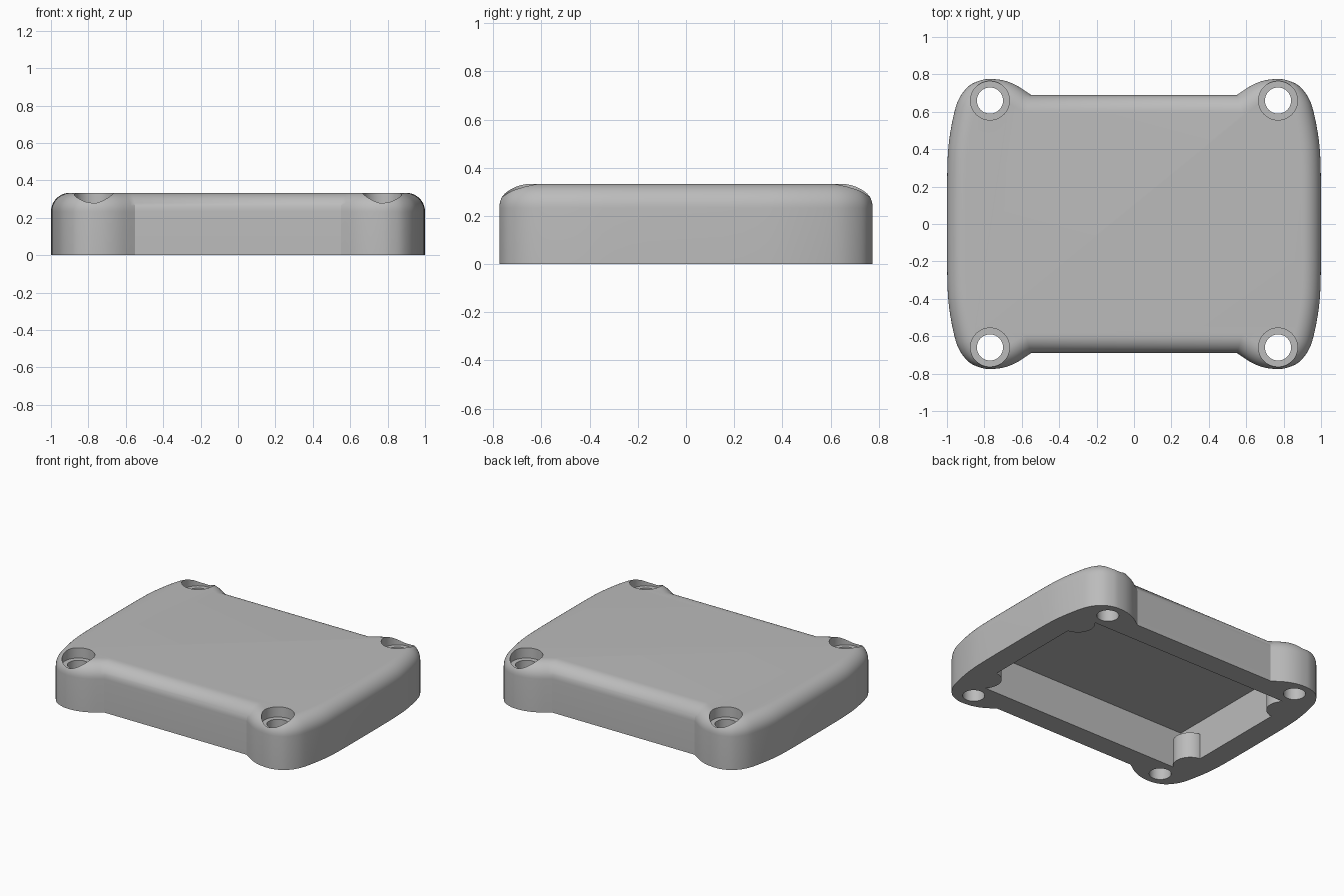
import bpy, bmesh, math
from mathutils import Vector

if "Cube" in bpy.data.objects:
    bpy.data.objects.remove(bpy.data.objects["Cube"])

HEIGHT, FILLET = 0.333, 0.1
QUADRANTS = [(sx, sy) for sx in (1, -1) for sy in (1, -1)]

grey = bpy.data.materials.new("plain grey")
grey.use_nodes = True
grey.diffuse_color = (0.5, 0.5, 0.5, 1)
grey.node_tree.nodes["Principled BSDF"].inputs["Base Color"].default_value = (0.5, 0.5, 0.5, 1)


def smooth_path(pts, steps=4):
    """Catmull-Rom curve through the points."""
    pts = [Vector(p) for p in pts]
    ext = [Vector((pts[0].x, -pts[1].y))] + pts + [2 * pts[-1] - pts[-2]]
    out = []
    for a, b, c, d in zip(ext, ext[1:], ext[2:], ext[3:]):
        for i in range(steps):
            t = i / steps
            out.append(0.5 * (2 * b + (c - a) * t + (2 * a - 5 * b + 4 * c - d) * t ** 2
                              + (3 * b - a - 3 * c + d) * t ** 3))
    return out + [pts[-1]]


def inset(loop, dist):
    """Inward mitred offset of a counter-clockwise loop."""
    out = []
    for i, p in enumerate(loop):
        e1 = (p - loop[i - 1]).normalized()
        e2 = (loop[(i + 1) % len(loop)] - p).normalized()
        n1, n2 = Vector((-e1.y, e1.x)), Vector((-e2.y, e2.x))
        out.append(p + (n1 + n2) * dist / (1 + n1.dot(n2)))
    return out


def loft(name, layers):
    """Closed solid through (loop, z) layers."""
    bm = bmesh.new()
    rings = [[bm.verts.new((p.x, p.y, z)) for p in loop] for loop, z in layers]
    for low, high in zip(rings, rings[1:]):
        for i in range(len(low)):
            j = (i + 1) % len(low)
            bm.faces.new((low[i], low[j], high[j], high[i]))
    bm.faces.new(rings[0][::-1])
    bm.faces.new(rings[-1])
    mesh = bpy.data.meshes.new(name)
    bm.to_mesh(mesh)
    bm.free()
    mesh.materials.append(grey)
    obj = bpy.data.objects.new(name, mesh)
    bpy.context.collection.objects.link(obj)
    return obj


def cylinder(name, x, y, r, z0, z1, sides=48):
    ring = [Vector((x + r * math.cos(k * math.tau / sides),
                    y + r * math.sin(k * math.tau / sides))) for k in range(sides)]
    return loft(name, [(ring, z0), (ring, z1)])


def boolean(target, tool, operation):
    """Combine a tool with the target, then drop the tool."""
    tool.hide_render = True
    mod = target.modifiers.new("cut", 'BOOLEAN')
    mod.operation, mod.solver, mod.object = operation, 'EXACT', tool
    bpy.context.view_layer.objects.active = target
    bpy.ops.object.modifier_apply(modifier=mod.name)
    bpy.data.objects.remove(tool)


# Outline: bowed sides, rounded corner lobes, recessed front and back
quarter = smooth_path([(1, 0), (0.998, 0.3), (0.988, 0.45), (0.96, 0.6), (0.93, 0.68),
                       (0.88, 0.74), (0.82, 0.768), (0.77, 0.775), (0.7, 0.768),
                       (0.63, 0.742), (0.55, 0.69)])
half = quarter + [Vector((-p.x, p.y)) for p in reversed(quarter)]
outline = half + [-p for p in half[1:-1]]

# Body with a rounded top edge
layers = [(outline, 0)]
for k in range(11):
    a = k / 10 * math.pi / 2
    layers.append((inset(outline, FILLET * (1 - math.cos(a))),
                   HEIGHT - FILLET + FILLET * math.sin(a)))
body = loft("enclosure_cover", layers)

# Cavity open to the underside
rect = [Vector(p) for p in ((0.84, 0.54), (-0.84, 0.54), (-0.84, -0.54), (0.84, -0.54))]
boolean(body, loft("cavity", [(rect, -0.1), (rect, 0.27)]), 'DIFFERENCE')

# Support posts on the inner side walls, then screw holes and counterbores
for sx, sy in QUADRANTS:
    boolean(body, cylinder("post", sx * 0.85, sy * 0.46, 0.11, 0, 0.18), 'UNION')
for sx, sy in QUADRANTS:
    boolean(body, cylinder("hole", sx * 0.77, sy * 0.66, 0.07, -0.1, 0.5), 'DIFFERENCE')
    boolean(body, cylinder("counterbore", sx * 0.77, sy * 0.66, 0.104, 0.262, 0.5), 'DIFFERENCE')

# Smooth shading with crisp edges
bpy.ops.object.select_all(action='DESELECT')
body.select_set(True)
bpy.context.view_layer.objects.active = body
bpy.ops.object.shade_smooth_by_angle(angle=math.radians(30))
